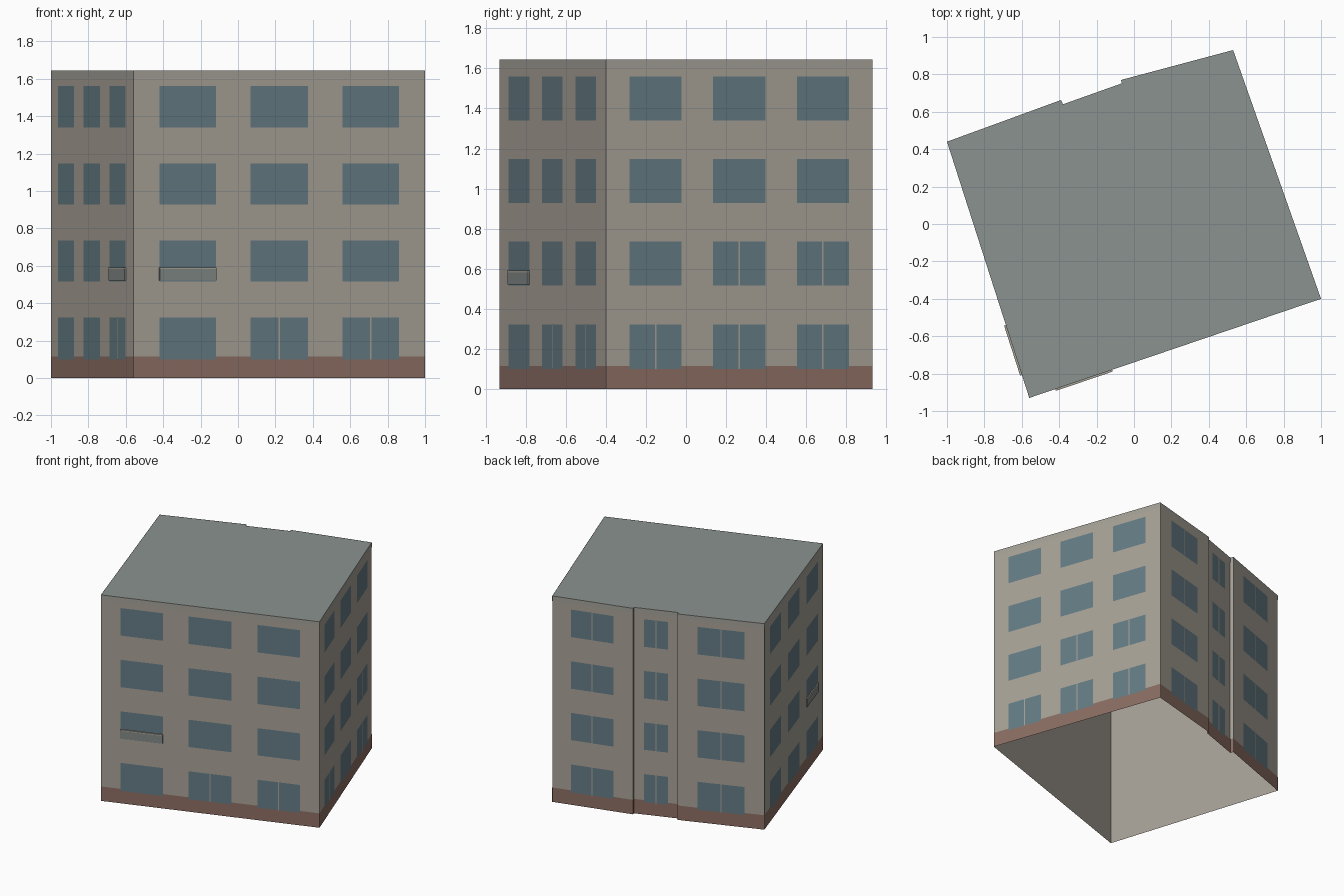
import bpy, bmesh
from mathutils import Vector

if "Cube" in bpy.data.objects:
    bpy.data.objects.remove(bpy.data.objects["Cube"])

H = 1.645
# footprint, counter-clockwise from the front-left corner
FOOT = [(-0.56, -0.93), (1.0, -0.40), (0.53, 0.93), (-0.07, 0.77),
        (-0.065, 0.752), (-0.38, 0.64), (-0.39, 0.663), (-1.0, 0.44)]
PTS = [Vector((x, y, 0)) for x, y in FOOT]
EDGES = [(PTS[i], PTS[(i + 1) % len(PTS)]) for i in range(len(PTS))]
FRONT, RIGHT, BACK_A, BACK_B, BACK_C, LEFT = (EDGES[i] for i in (0, 1, 2, 4, 6, 7))
ROWS = [(0.10, 0.323), (0.517, 0.735), (0.928, 1.147), (1.34, 1.56)]
COLS = [(0.089, 0.284), (0.402, 0.598), (0.716, 0.911)]


def material(name, r, g, b):
    m = bpy.data.materials.new(name)
    m.diffuse_color = (r, g, b, 1)
    m.use_nodes = True
    m.node_tree.nodes["Principled BSDF"].inputs["Base Color"].default_value = m.diffuse_color
    return m


WALL = material("plaster", 0.39, 0.36, 0.31)
TRIM = material("coping_grey", 0.37, 0.35, 0.31)
GLASS = material("glass", 0.13, 0.20, 0.23)
PLINTH = material("brown_base", 0.26, 0.155, 0.125)
ROOF = material("roof_grey", 0.26, 0.29, 0.275)
RAILING = material("frosted_panel", 0.22, 0.25, 0.24)


def finish(bm, name, mat):
    me = bpy.data.meshes.new(name)
    bm.to_mesh(me)
    bm.free()
    me.materials.append(mat)
    ob = bpy.data.objects.new(name, me)
    bpy.context.collection.objects.link(ob)


def panel(bm, edge, t0, t1, z0, z1, off):
    """Upright rectangle along a wall, off = distance outside the wall."""
    a, b = edge
    d = b - a
    n = Vector((d.y, -d.x, 0)).normalized() * off
    spots = [(t0, z0), (t1, z0), (t1, z1), (t0, z1)]
    vs = [bm.verts.new(a + d * t + n + Vector((0, 0, z))) for t, z in spots]
    bm.faces.new(vs)
    return vs


def slab(bm, edge, t0, t1, z0, z1, depth):
    """Thin box standing on the wall, open towards the wall."""
    back = panel(bm, edge, t0, t1, z0, z1, 0)
    bm.faces.remove(back[0].link_faces[0])
    front = panel(bm, edge, t0, t1, z0, z1, depth)
    for i in range(4):
        j = (i + 1) % 4
        bm.faces.new((back[i], back[j], front[j], front[i]))


# walls, open underneath
bm = bmesh.new()
for e in EDGES:
    panel(bm, e, 0, 1, 0, H, 0)
bmesh.ops.remove_doubles(bm, verts=bm.verts, dist=1e-5)
finish(bm, "walls", WALL)

# flat roof
bm = bmesh.new()
bm.faces.new([bm.verts.new(p + Vector((0, 0, H))) for p in PTS])
finish(bm, "roof", ROOF)

# base band and top band
for name, mat, z0, z1 in (("base_band", PLINTH, 0, 0.115), ("top_band", TRIM, 1.605, H)):
    bm = bmesh.new()
    for e in EDGES:
        panel(bm, e, 0, 1, z0, z1, 0.001)
    finish(bm, name, mat)

# windows and centre mullions; "split" lists the (row, column) pairs with a mullion
EVERY = {(r, 0) for r in range(4)}
FACADES = [
    ("front", FRONT, COLS, {(0, 1), (0, 2)}),
    ("right", RIGHT, COLS, {(0, 0), (0, 1), (0, 2), (1, 1), (1, 2)}),
    ("left", LEFT, COLS, {(0, 2)}),
    ("back_a", BACK_A, [(0.23, 0.76)], EVERY),
    ("back_b", BACK_B, [(0.23, 0.77)], EVERY),
    ("back_c", BACK_C, [(0.23, 0.77)], EVERY),
]
for name, edge, cols, split in FACADES:
    glass, bars = bmesh.new(), bmesh.new()
    half = 0.004 / (edge[1] - edge[0]).length
    for r, (z0, z1) in enumerate(ROWS):
        for c, (t0, t1) in enumerate(cols):
            panel(glass, edge, t0, t1, z0, z1, 0.002)
            if (r, c) in split:
                m = (t0 + t1) / 2
                panel(bars, edge, m - half, m + half, z0, z1, 0.0035)
    finish(glass, name + "_windows", GLASS)
    finish(bars, name + "_mullions", WALL)

# shallow balcony guards with a top rail
for name, edge, (t0, t1) in (("front", FRONT, COLS[0]), ("left", LEFT, COLS[2])):
    bm = bmesh.new()
    slab(bm, edge, t0, t1, 0.522, 0.582, 0.009)
    finish(bm, name + "_balcony_panel", RAILING)
    bm = bmesh.new()
    slab(bm, edge, t0, t1, 0.582, 0.592, 0.010)
    finish(bm, name + "_balcony_rail", WALL)
